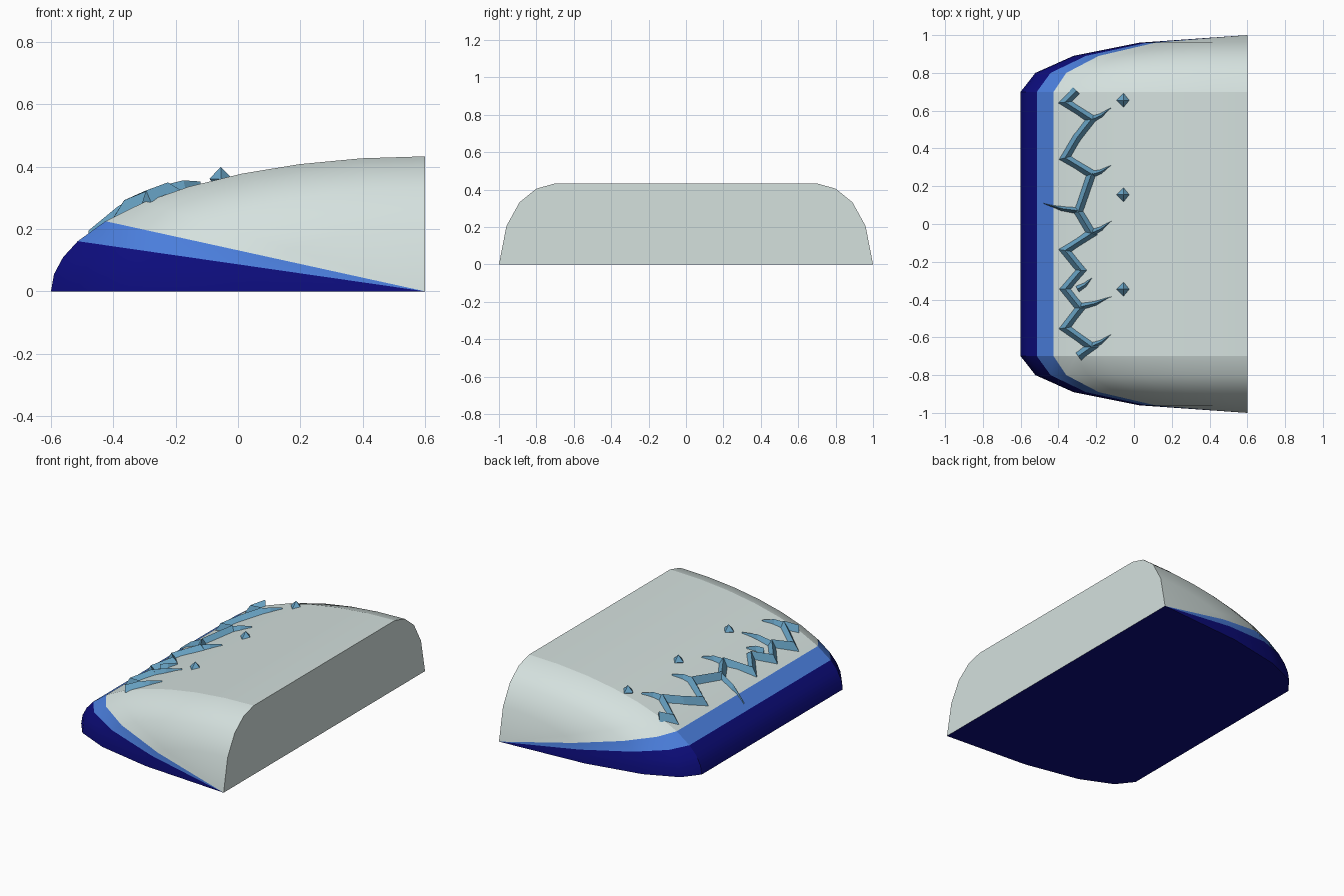
import bpy, bmesh, math
from mathutils import Vector

if "Cube" in bpy.data.objects:
    bpy.data.objects.remove(bpy.data.objects["Cube"])

LX, HZ = 1.2, 0.433   # elliptical profile radii, centred on the line x=0.6, z=0


def material(name, rgb):
    m = bpy.data.materials.new(name)
    m.diffuse_color = (*rgb, 1)
    m.use_nodes = True
    m.node_tree.nodes["Principled BSDF"].inputs["Base Color"].default_value = m.diffuse_color
    return m


grey = material("pale grey", (0.66, 0.75, 0.73))
navy = material("navy", (0.004, 0.004, 0.21))
blue = material("bright blue", (0.07, 0.21, 0.72))
steel = material("steel blue", (0.14, 0.37, 0.56))


def finish(bm, name, mats):
    bmesh.ops.recalc_face_normals(bm, faces=bm.faces[:])
    me = bpy.data.meshes.new(name)
    bm.to_mesh(me)
    bm.free()
    for m in mats:
        me.materials.append(m)
    ob = bpy.data.objects.new(name, me)
    bpy.context.collection.objects.link(ob)
    return ob


def surface(x):
    return HZ * math.sqrt(max(0, 1 - ((0.6 - x) / LX) ** 2))


# Rounded body: elliptical profile swept along y, shrinking to a pole at each end
angles = [0, 7.3, 14.6, 21.8] + [31.3 + i * 58.7 / 6 for i in range(7)]
half = [(0.70, 1), (0.80, 0.935), (0.89, 0.767), (0.96, 0.475)]
stations = [(-y, f) for y, f in reversed(half)] + half
bm = bmesh.new()
rings = [[bm.verts.new((0.6 - LX * f * math.cos(math.radians(a)), y,
                        HZ * f * math.sin(math.radians(a)))) for a in angles]
         for y, f in stations]
poles = [bm.verts.new((0.6, s, 0)) for s in (-1, 1)]


def band(j):
    return 1 if j < 3 else 2 if j == 3 else 0


for j in range(len(angles) - 1):
    faces = [bm.faces.new((a[j], a[j + 1], b[j + 1], b[j])) for a, b in zip(rings, rings[1:])]
    faces += [bm.faces.new((p, r[j], r[j + 1])) for p, r in zip(poles, (rings[0], rings[-1]))]
    for f in faces:
        f.material_index = band(j)
        f.smooth = True
# Underside and flat back wall
under = bm.faces.new([poles[0]] + [r[0] for r in rings] + [poles[1]])
under.material_index = 1
bm.faces.new([poles[0]] + [r[-1] for r in rings] + [poles[1]])
# Sharp creases at the end caps and between colour bands
for e in bm.edges:
    ys = [abs(v.co.y) for v in e.verts]
    cap = all(abs(y - 0.7) < 1e-4 for y in ys) and e.verts[0].co.y * e.verts[1].co.y > 0
    colours = {f.material_index for f in e.link_faces}
    if cap or len(colours) > 1 or not all(f.smooth for f in e.link_faces):
        e.smooth = False
finish(bm, "body", [grey, navy, blue])


# Triangular ridge lying on the body along a path of (x, y, half width)
def ridge(bm, path, height=0.035):
    pts = [Vector(p[:2]) for p in path]
    prev = None
    for i, (p, (_, _, w)) in enumerate(zip(pts, path)):
        d0 = (p - pts[max(i - 1, 0)]).normalized()
        d1 = (pts[min(i + 1, len(pts) - 1)] - p).normalized()
        d = (d0 + d1).normalized()
        n = Vector((-d.y, d.x))
        ref = d1 if d1.length else d0
        n *= w / max(0.4, n.dot(Vector((-ref.y, ref.x))))
        l, r = p + n, p - n
        tri = [bm.verts.new((l.x, l.y, surface(l.x) - 0.008)),
               bm.verts.new((p.x, p.y, surface(p.x) + height * min(1, w / 0.02 + 0.15))),
               bm.verts.new((r.x, r.y, surface(r.x) - 0.008))]
        if prev:
            for k in range(3):
                m = (k + 1) % 3
                bm.faces.new((prev[k], prev[m], tri[m], tri[k]))
        else:
            bm.faces.new(tri)
        prev = tri
    bm.faces.new(prev)


W = 0.027
zigzag = [(-0.305, 0.705), (-0.365, 0.645), (-0.225, 0.555), (-0.30, 0.46),
          (-0.365, 0.35), (-0.225, 0.265), (-0.295, 0.065), (-0.225, -0.05),
          (-0.365, -0.14), (-0.28, -0.245), (-0.365, -0.345), (-0.285, -0.445),
          (-0.365, -0.55), (-0.225, -0.65), (-0.295, -0.70)]
bm = bmesh.new()
ridge(bm, [(x, y, W) for x, y in zigzag])
finish(bm, "zigzag_crack", [steel])

# Pointed side cracks: root to tip
spikes = [(-0.23, 0.55, -0.12, 0.615), (-0.23, 0.26, -0.12, 0.31),
          (-0.23, -0.05, -0.12, 0.015), (-0.30, -0.345, -0.22, -0.285),
          (-0.29, -0.44, -0.12, -0.385), (-0.23, -0.65, -0.12, -0.585),
          (-0.29, 0.07, -0.48, 0.11)]
bm = bmesh.new()
for x0, y0, x1, y1 in spikes:
    mx, my = (x0 + x1) / 2, (y0 + y1) / 2 - 0.008
    ridge(bm, [(x0, y0, 0.022), (mx, my, 0.014), (x1, y1, 0.001)], 0.03)
finish(bm, "side_cracks", [steel])

# Diamond studs
for i, y in enumerate((0.655, 0.155, -0.345)):
    bm = bmesh.new()
    vs = [bm.verts.new((-0.055 + 0.037 * dx, y + 0.037 * dy, 0.361 + 0.038 * dz))
          for dx, dy, dz in ((1, 0, 0), (0, 1, 0), (-1, 0, 0), (0, -1, 0), (0, 0, 1), (0, 0, -1))]
    for k in range(4):
        for tip in (4, 5):
            bm.faces.new((vs[k], vs[(k + 1) % 4], vs[tip]))
    finish(bm, f"diamond_stud_{i + 1}", [steel])
